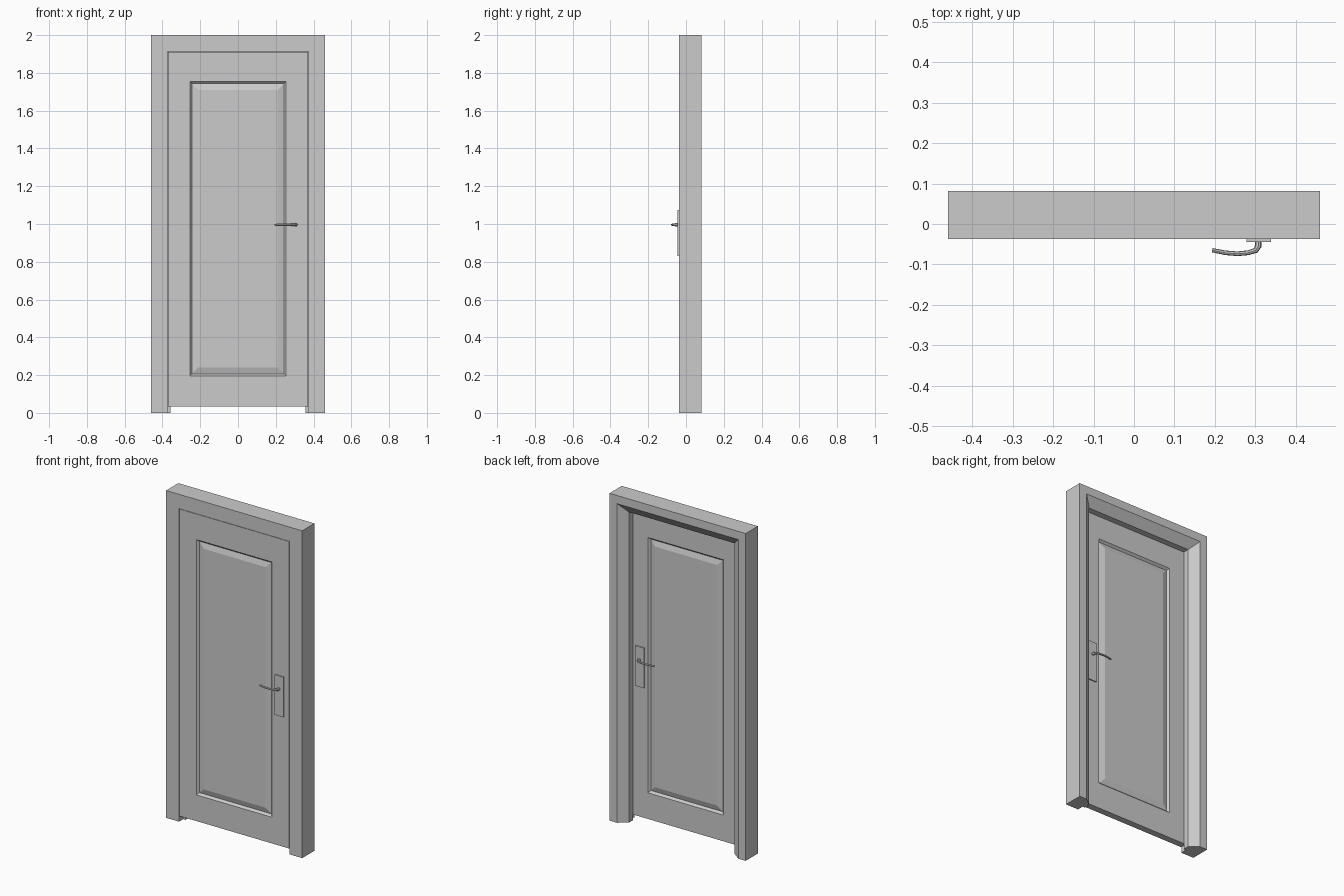
import bpy, bmesh

if "Cube" in bpy.data.objects:
    bpy.data.objects.remove(bpy.data.objects["Cube"])

FRONT, BACK = -0.037, 0.003          # door leaf faces
MID = (FRONT + BACK) / 2


def loft(name, rings):
    """Join equal-sized closed rings of points and cap both ends."""
    bm = bmesh.new()
    vs = [[bm.verts.new(p) for p in r] for r in rings]
    for a, b in zip(vs, vs[1:]):
        n = len(a)
        for i in range(n):
            j = (i + 1) % n
            bm.faces.new((a[i], a[j], b[j], b[i]))
    bm.faces.new(vs[0])
    bm.faces.new(vs[-1])
    bmesh.ops.recalc_face_normals(bm, faces=bm.faces)
    me = bpy.data.meshes.new(name)
    bm.to_mesh(me)
    bm.free()
    ob = bpy.data.objects.new(name, me)
    bpy.context.collection.objects.link(ob)
    return ob


def rect(hx, z0, z1, y):
    return [(-hx, y, z0), (hx, y, z0), (hx, y, z1), (-hx, y, z1)]


# Frame: rebated, chamfered profile (distance from outer edge, y), mitred at the top
profile = [(0, -0.037), (0.087, -0.037), (0.087, BACK), (0.103, BACK),
           (0.103, 0.04), (0.05, 0.081), (0, 0.081)]
loft("door_frame", [[(s * (0.46 - w), y, 2 - w if top else 0) for w, y in profile]
                    for s, top in ((-1, 0), (-1, 1), (1, 1), (1, 0))])

# Door leaf: raised panel set in a groove on both faces (inset, depth)
groove = [(0.045, 0.003), (0.012, 0.013), (0, 0)]
front = [rect(0.255 - i, 0.195 + i, 1.755 - i, FRONT + d) for i, d in groove]
front.append(rect(0.371, 0.035, 1.911, FRONT))
back = [[(x, 2 * MID - y, z) for x, y, z in r] for r in reversed(front)]
loft("door_leaf", front + back)

# Handles: plate and curved lever on each face
path = [(0.307, -0.038, 0.0085), (0.307, -0.054, 0.0085), (0.301, -0.065, 0.007),
        (0.282, -0.071, 0.006), (0.255, -0.0735, 0.0058), (0.225, -0.071, 0.0056),
        (0.193, -0.0645, 0.0052)]
for side, s in (("front", 1), ("back", -1)):
    def fy(y):
        return MID + s * (y - MID)

    loft(side + "_handle_plate", [rect(0.03, 0.83, 1.075, fy(y)) for y in (FRONT, -0.044)]
         ).location.x = 0.308

    cu = bpy.data.curves.new(side + "_lever", 'CURVE')
    cu.dimensions = '3D'
    cu.bevel_depth = 1.0
    cu.bevel_resolution = 2
    cu.use_fill_caps = True
    sp = cu.splines.new('POLY')
    sp.points.add(len(path) - 1)
    for p, (x, y, r) in zip(sp.points, path):
        p.co = (x, fy(y), 0.996, 1)
        p.radius = r
    lever = bpy.data.objects.new(side + "_lever", cu)
    bpy.context.collection.objects.link(lever)
    bpy.ops.object.select_all(action='DESELECT')
    bpy.context.view_layer.objects.active = lever
    lever.select_set(True)
    bpy.ops.object.convert(target='MESH')
    bpy.ops.object.shade_smooth_by_angle()
